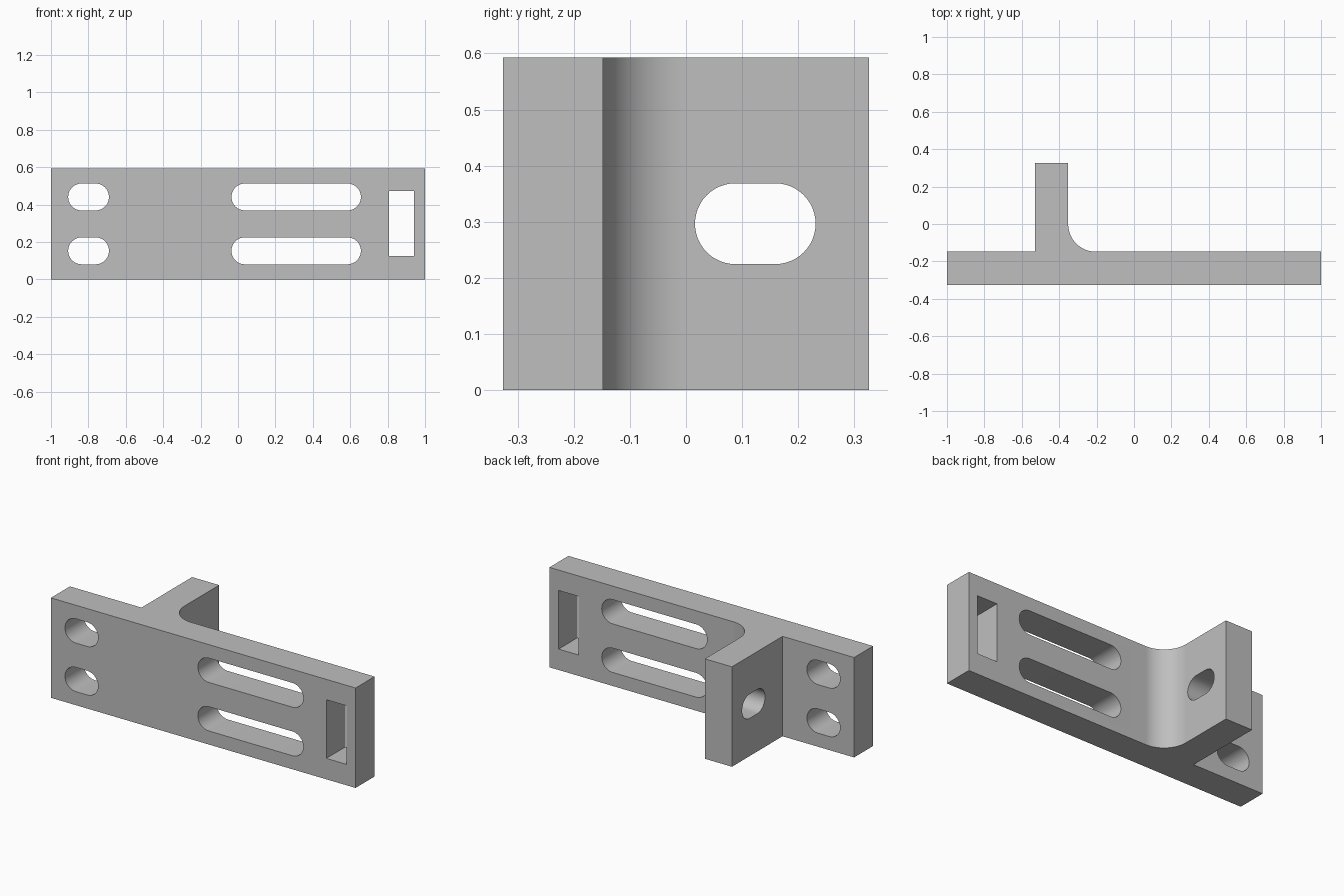
import bpy, bmesh, math
from mathutils import Matrix, Vector

cube = bpy.data.objects.get("Cube")
if cube:
    bpy.data.objects.remove(cube, do_unlink=True)

HEIGHT = 0.593
MID = HEIGHT / 2
BACK = 0.326          # half depth
PLATE = -0.148        # rear face of the plate
RIB_L, RIB_R = -0.53, -0.352
FILLET = 0.148
SLOT_R = 0.072

grey = bpy.data.materials.new("light grey")
grey.use_nodes = True
COLOUR = (0.52, 0.52, 0.52, 1)
grey.diffuse_color = COLOUR
grey.node_tree.nodes["Principled BSDF"].inputs["Base Color"].default_value = COLOUR


def arc(cx, cy, r, start, end, steps):
    """Points along an arc, angles in degrees."""
    angles = [math.radians(start + (end - start) * i / steps) for i in range(steps + 1)]
    return [(cx + r * math.cos(a), cy + r * math.sin(a)) for a in angles]


def prism(name, outline, depth, matrix=Matrix()):
    """Extrude a flat outline along local z."""
    bm = bmesh.new()
    face = bm.faces.new([bm.verts.new((u, v, 0)) for u, v in outline])
    ext = bmesh.ops.extrude_face_region(bm, geom=[face])
    moved = [g for g in ext["geom"] if isinstance(g, bmesh.types.BMVert)]
    bmesh.ops.translate(bm, vec=(0, 0, depth), verts=moved)
    bmesh.ops.transform(bm, matrix=matrix, verts=bm.verts)
    bmesh.ops.recalc_face_normals(bm, faces=bm.faces)
    mesh = bpy.data.meshes.new(name)
    bm.to_mesh(mesh)
    bm.free()
    mesh.materials.append(grey)
    obj = bpy.data.objects.new(name, mesh)
    bpy.context.collection.objects.link(obj)
    return obj


def slot(lo, hi, v):
    """Outline of a round-ended slot."""
    return (arc(hi - SLOT_R, v, SLOT_R, -90, 90, 24)
            + arc(lo + SLOT_R, v, SLOT_R, 90, 270, 24))


# Bracket: plate and rib in one profile, with a fillet on the rib's left side
profile = [(-1, -BACK), (1, -BACK), (1, PLATE)]
profile += arc(RIB_R + FILLET, PLATE + FILLET, FILLET, 270, 180, 24)
profile += [(RIB_R, BACK), (RIB_L, BACK), (RIB_L, PLATE), (-1, PLATE)]
bracket = prism("bracket", profile, HEIGHT)

# Cutters through the plate (along y) and through the rib (along x)
through_plate = Matrix.Translation((0, PLATE + 0.02, 0)) @ Matrix.Rotation(math.pi / 2, 4, "X")
through_rib = Matrix(((0, 0, 1, RIB_L - 0.05), (1, 0, 0, 0), (0, 1, 0, 0), (0, 0, 0, 1)))
cutters = []
for level, z in (("lower", MID - 0.144), ("upper", MID + 0.144)):
    cutters.append(prism(level + "_short_slot_cutter", slot(-0.908, -0.69, z), 0.25, through_plate))
    cutters.append(prism(level + "_long_slot_cutter", slot(-0.035, 0.657, z), 0.25, through_plate))
window = [(0.808, 0.124), (0.94, 0.124), (0.94, 0.472), (0.808, 0.472)]
cutters.append(prism("window_cutter", window, 0.25, through_plate))
cutters.append(prism("rib_slot_cutter", slot(0.016, 0.231, MID), 0.28, through_rib))

for cutter in cutters:
    cut = bracket.modifiers.new(cutter.name, "BOOLEAN")
    cut.operation = "DIFFERENCE"
    cut.solver = "EXACT"
    cut.object = cutter

# Apply the cuts, then smooth the rounded surfaces only
bpy.ops.object.select_all(action="DESELECT")
bracket.select_set(True)
bpy.context.view_layer.objects.active = bracket
for cutter in cutters:
    bpy.ops.object.modifier_apply(modifier=cutter.name)
    bpy.data.objects.remove(cutter, do_unlink=True)
bpy.ops.object.shade_smooth_by_angle(angle=math.radians(30))
